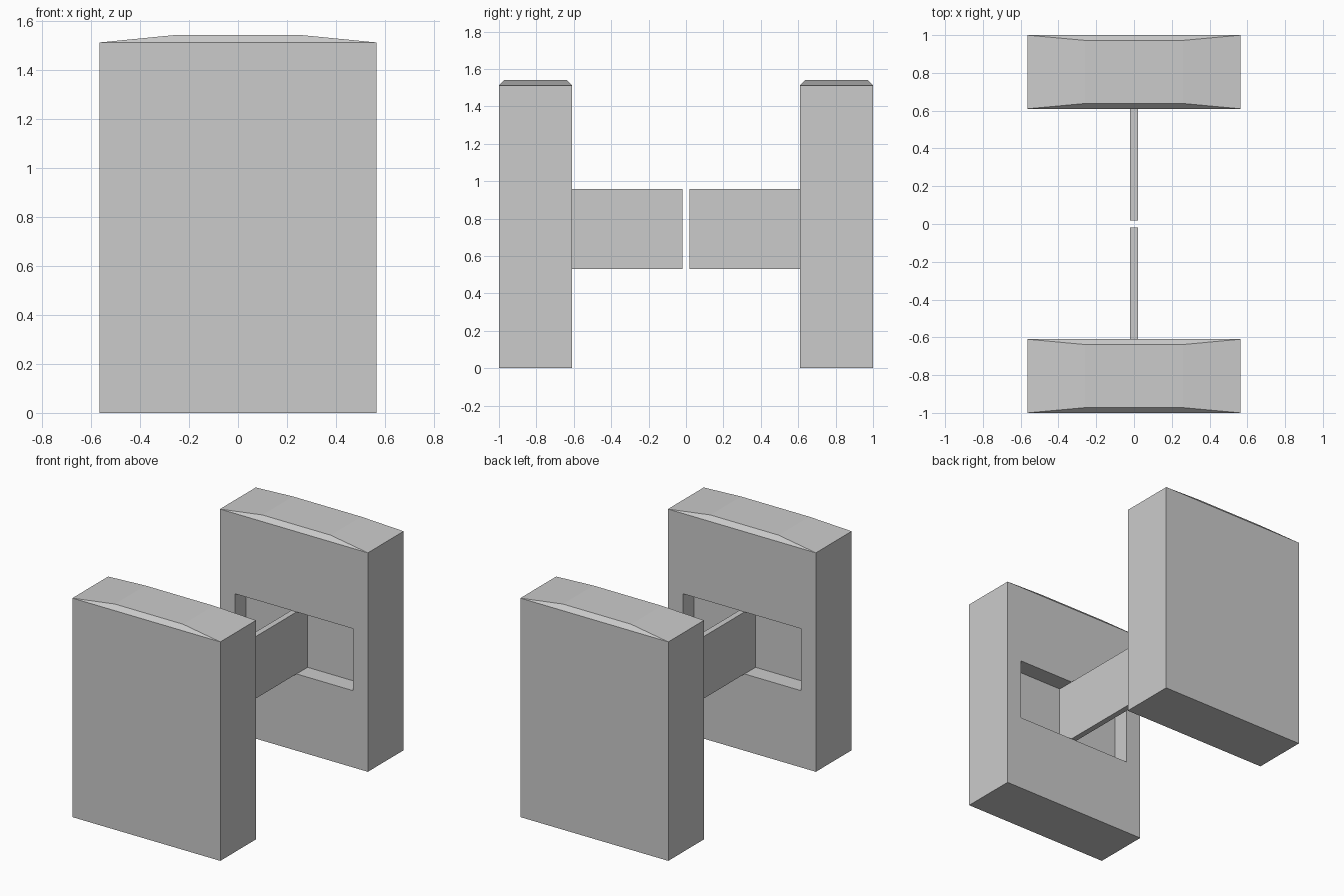
import bpy, bmesh

if "Cube" in bpy.data.objects:
    bpy.data.objects.remove(bpy.data.objects["Cube"])

HALF_W, Y_IN, Y_OUT = 0.565, 0.61, 1.0   # cabinet half width and depth range
BODY_H, TOP_H = 1.512, 1.542             # shoulder and crown heights
SLOT_X, SLOT_Y = 0.45, 0.73              # recess half width and back wall
SLOT_Z = (0.53, 0.958)                   # recess and flap height range


def finish(bm, name):
    bmesh.ops.recalc_face_normals(bm, faces=bm.faces[:])
    mesh = bpy.data.meshes.new(name)
    bm.to_mesh(mesh)
    bm.free()
    bpy.context.collection.objects.link(bpy.data.objects.new(name, mesh))


def box(x, y, z):
    """Cube scaled to the given (min, max) ranges."""
    bm = bmesh.new()
    bmesh.ops.create_cube(bm, size=1)
    for v in bm.verts:
        v.co = [r[int(c > 0)] for r, c in zip((x, y, z), v.co)]
    bm.normal_update()
    return bm


def mirror_y(bm, side):
    for v in bm.verts:
        v.co.y *= side


def cabinet(name, side):
    bm = box((-HALF_W, HALF_W), (Y_IN, Y_OUT), (0, BODY_H))
    top = next(f for f in bm.faces if f.normal.z > 0.9)
    inner = next(f for f in bm.faces if f.normal.y < -0.9)
    mid_y = (Y_IN + Y_OUT) / 2

    # Sloped cap
    bmesh.ops.inset_region(bm, faces=[top], thickness=0.03)
    for v in top.verts:
        v.co = (0.26 if v.co.x > 0 else -0.26,
                Y_OUT - 0.028 if v.co.y > mid_y else Y_IN + 0.028, TOP_H)

    # Flap recess in the inner face
    bmesh.ops.inset_region(bm, faces=[inner], thickness=0.05)
    for v in inner.verts:
        v.co = (SLOT_X if v.co.x > 0 else -SLOT_X, Y_IN,
                SLOT_Z[int(v.co.z > BODY_H / 2)])
    back = bmesh.ops.extrude_discrete_faces(bm, faces=[inner])["faces"][0]
    for v in back.verts:
        v.co.y = SLOT_Y

    mirror_y(bm, side)
    finish(bm, name)


def flap(name, side):
    bm = box((-0.02, 0.02), (0.018, SLOT_Y), SLOT_Z)
    mirror_y(bm, side)
    finish(bm, name)


# Two facing gate cabinets, each with a barrier flap
for label, side in (("front", -1), ("back", 1)):
    cabinet(label + "_cabinet", side)
    flap(label + "_barrier_flap", side)
